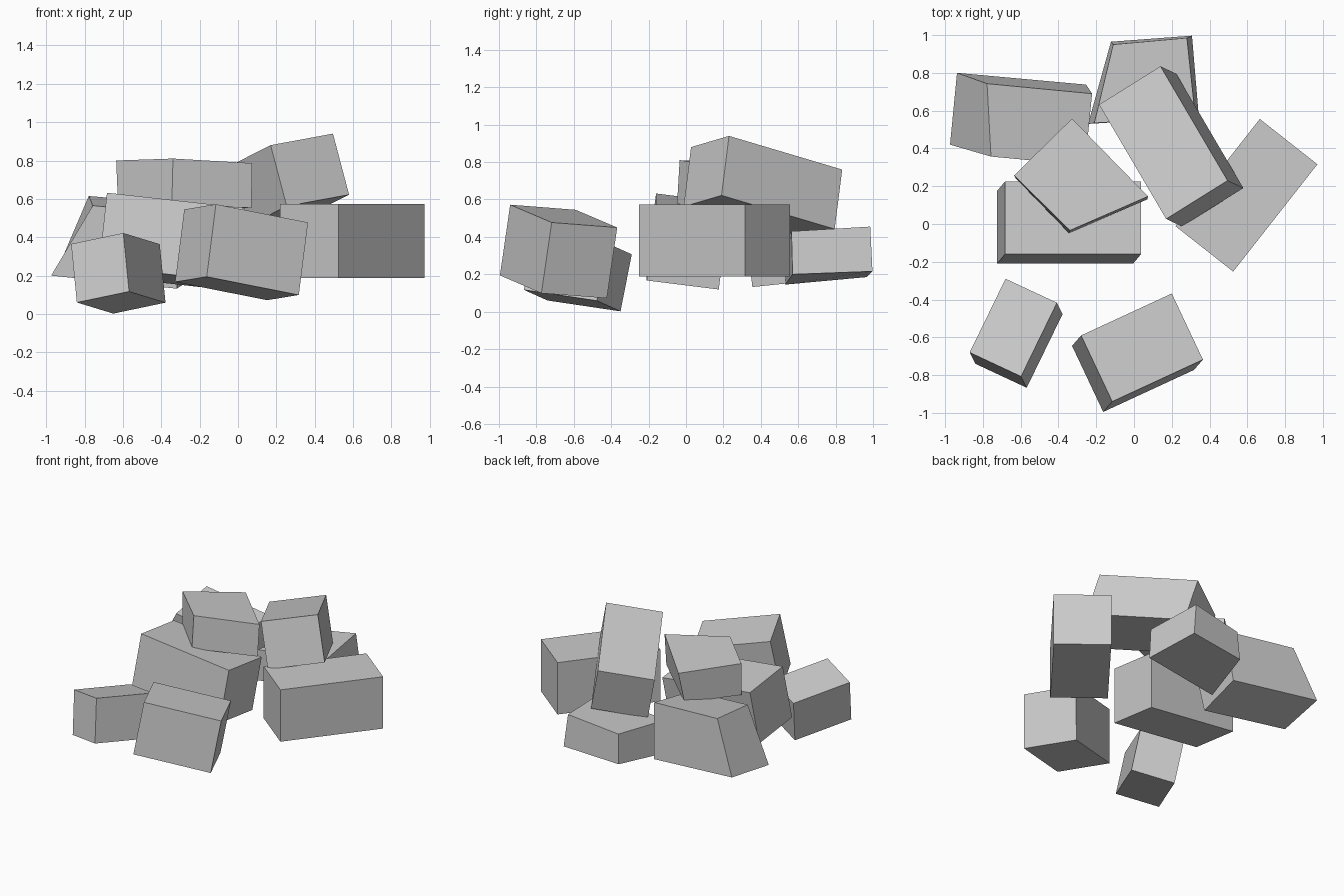
import bpy
import bmesh
from mathutils import Vector

default_cube = bpy.data.objects.get("Cube")
if default_cube:
    bpy.data.objects.remove(default_cube, do_unlink=True)

# One plain stone colour
stone = bpy.data.materials.new("stone_grey")
stone.use_nodes = True
colour = (0.6, 0.6, 0.6, 1)
stone.diffuse_color = colour
stone.node_tree.nodes["Principled BSDF"].inputs["Base Color"].default_value = colour


def stone_from_rings(name, top, bottom):
    """Flat-sided stone with a four-cornered top and bottom, both in ring order."""
    bm = bmesh.new()
    upper = [bm.verts.new(corner) for corner in top]
    lower = [bm.verts.new(corner) for corner in bottom]
    bm.faces.new(upper)
    bm.faces.new(lower[::-1])
    for i in range(len(upper)):
        j = (i + 1) % len(upper)
        bm.faces.new((upper[i], lower[i], lower[j], upper[j]))
    bmesh.ops.recalc_face_normals(bm, faces=bm.faces)
    mesh = bpy.data.meshes.new(name)
    bm.to_mesh(mesh)
    bm.free()
    mesh.materials.append(stone)
    block = bpy.data.objects.new(name, mesh)
    bpy.context.collection.objects.link(block)
    return block


def square_block(name, corner, width, length, drop):
    """Regular block: one top corner, two top edges and the downward edge."""
    corner, width, length, drop = map(Vector, (corner, width, length, drop))
    top = [corner, corner + width, corner + width + length, corner + length]
    return stone_from_rings(name, top, [point + drop for point in top])


# Regular blocks
square_block("small_front_block", corner=(-.87, -.68, .365),
             width=(.272, -.127, .057), length=(.19, .39, -.058),
             drop=(.03, -.06, -.305))
square_block("large_front_block", corner=(-.28, -.59, .545),
             width=(.165, -.35, .027), length=(.48, .222, -.095),
             drop=(-.048, -.055, -.378))
square_block("upright_side_block", corner=(.22, -.012, .573),
             width=(.305, -.24, 0), length=(.446, .568, 0),
             drop=(0, 0, -.385))
square_block("middle_block", corner=(-.683, -.16, .632),
             width=(.72, 0, -.08), length=(0, .385, -.048),
             drop=(-.042, -.05, -.385))
square_block("long_top_block", corner=(.17, .027, .88),
             width=(.325, .203, .06), length=(-.355, .605, -.18),
             drop=(.084, -.04, -.318))

# Tapered stones
stone_from_rings(
    "sloping_back_stone",
    top=[(-.778, .743, .615), (-.222, .69, .566),
         (-.26, .31, .515), (-.757, .357, .565)],
    bottom=[(-.937, .8, .242), (-.254, .738, .172),
            (-.32, .355, .132), (-.974, .42, .2)])
stone_from_rings(
    "low_back_stone",
    top=[(-.11, .95, .4), (.28, .985, .455),
         (.325, .564, .43), (-.21, .535, .375)],
    bottom=[(-.122, .965, .185), (.307, .997, .216),
            (.343, .57, .2), (-.243, .53, .145)])
stone_from_rings(
    "flat_top_stone",
    top=[(-.635, .257, .8), (-.339, -.034, .81),
         (.074, .146, .786), (-.328, .558, .76)],
    bottom=[(-.625, .24, .558), (-.345, -.048, .57),
            (.07, .13, .553), (-.345, .51, .53)])
